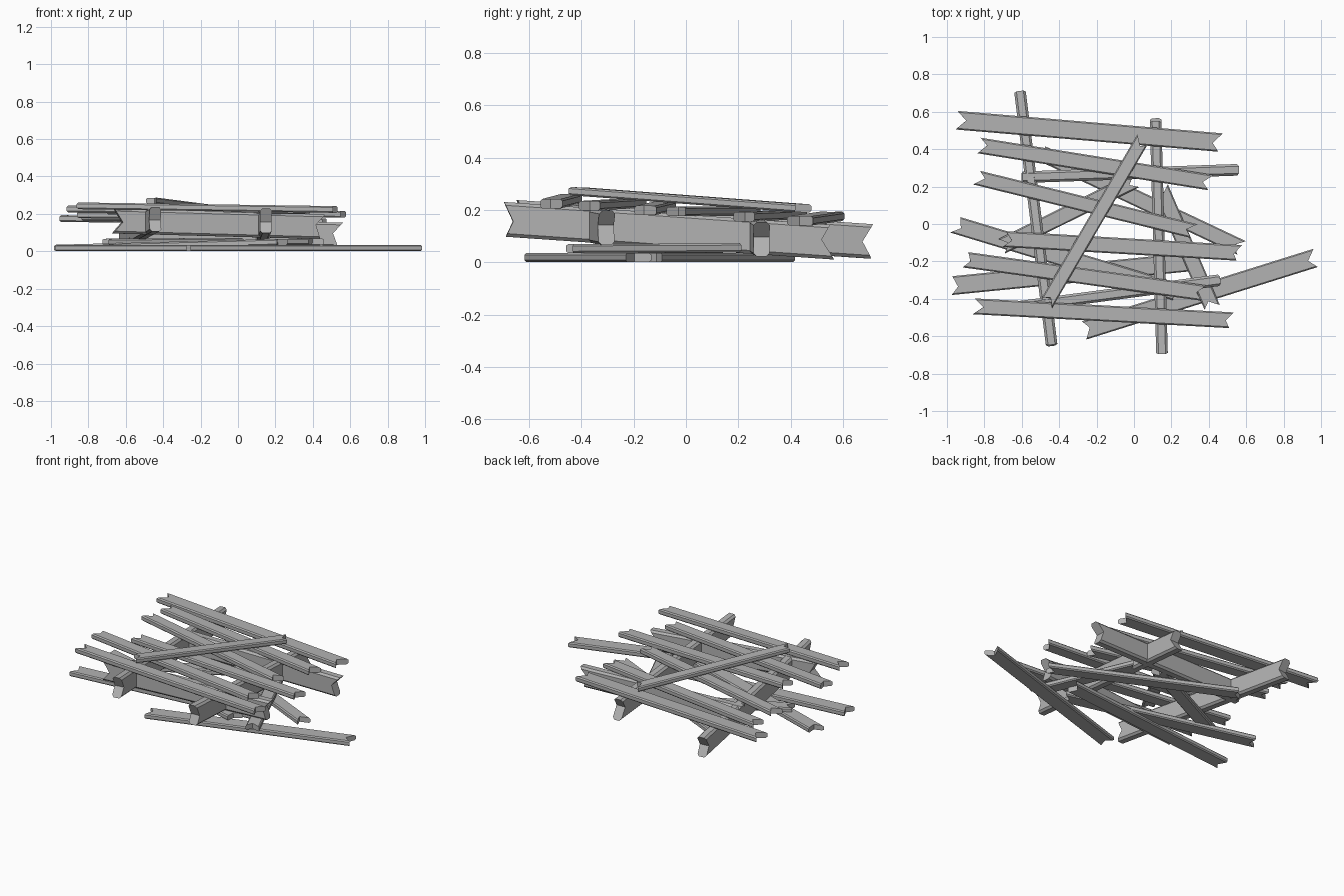
import bpy
import bmesh
import random
from mathutils import Vector, Matrix

random.seed(4)
cube = bpy.data.objects.get("Cube")
if cube:
    bpy.data.objects.remove(cube)

# Single weathered grey for all timber
grey = bpy.data.materials.new("weathered_grey")
grey.use_nodes = True
colour = (0.45, 0.45, 0.45, 1)
grey.diffuse_color = colour
grey.node_tree.nodes["Principled BSDF"].inputs["Base Color"].default_value = colour


def timber(name, start, end, width, thick, upright=False):
    """Straight timber with splintered V ends; upright turns its width vertical."""
    a, b = Vector(start), Vector(end)
    along = (b - a).normalized()
    side = Vector((0, 0, 1)).cross(along).normalized()
    up = along.cross(side)
    across, normal = (up, -side) if upright else (side, up)
    half, w = (b - a).length / 2, width / 2

    # Outline with a notch broken into each end
    outline = []
    for sign in (-1, 1):
        notch = random.uniform(0.035, 0.055)
        slip = random.uniform(0, 0.03)
        outline += [(sign * half, sign * w),
                    (sign * (half - notch), random.uniform(-0.2, 0.2) * w),
                    (sign * (half - slip), -sign * w)]
    # Put the points in anticlockwise order
    left, right = outline[:3], outline[3:]
    points = [left[1], left[0], right[2], right[1], right[0], left[2]]

    bm = bmesh.new()
    face = bm.faces.new([bm.verts.new((x, y, -thick / 2)) for x, y in points])
    grown = bmesh.ops.extrude_face_region(bm, geom=[face])
    top = [v for v in grown["geom"] if isinstance(v, bmesh.types.BMVert)]
    bmesh.ops.translate(bm, vec=(0, 0, thick), verts=top)
    bmesh.ops.recalc_face_normals(bm, faces=bm.faces)

    # Chamfer the long edges only
    long_edges = [e for e in bm.edges
                  if abs(e.verts[0].co.x - e.verts[1].co.x) > half]
    bmesh.ops.bevel(bm, geom=long_edges, offset=thick * 0.2, segments=1,
                    affect='EDGES', profile=0.5)
    mesh = bpy.data.meshes.new(name)
    bm.to_mesh(mesh)
    bm.free()
    mesh.materials.append(grey)
    obj = bpy.data.objects.new(name, mesh)
    frame = Matrix((along, across, normal)).transposed().to_4x4()
    obj.matrix_world = Matrix.Translation((a + b) / 2) @ frame
    bpy.context.collection.objects.link(obj)


def slope(x, y, offset=0):
    """Point on the tilted plane of the collapsed deck."""
    return x, y, 0.197 - 0.07 * y - 0.018 * x + offset


# Upright joists under the deck
joists = {
    "left_joist": (-0.61, 0.71, -0.44, -0.65),
    "right_joist": (0.115, 0.57, 0.15, -0.70),
    "back_joist": (-0.60, 0.25, 0.56, 0.29),
    "front_joist": (-0.67, -0.45, 0.46, -0.30),
}
for name, (x0, y0, x1, y1) in joists.items():
    timber(name, slope(x0, y0, -0.079), slope(x1, y1, -0.079), 0.132, 0.062, True)

# Deck slats from back to front
slats = [
    (-0.95, 0.555, 0.47, 0.435, 0.10),
    (-0.83, 0.42, 0.42, 0.22, 0.085),
    (-0.85, 0.25, 0.33, -0.04, 0.08),
    (-0.70, -0.08, 0.575, -0.155, 0.085),
    (-0.91, -0.19, 0.38, -0.37, 0.085),
    (-0.86, -0.44, 0.53, -0.515, 0.085),
]
for i, (x0, y0, x1, y1, width) in enumerate(slats):
    timber(f"deck_slat_{i + 1}", slope(x0, y0), slope(x1, y1), width, 0.036)

# Loose board lying across the deck
timber("diagonal_board", (-0.47, -0.43, 0.272), (0.05, 0.46, 0.205), 0.075, 0.032)

# Fallen boards on the ground and the layer resting on them
fallen = [
    (-0.27, -0.57, 0.018, 0.975, -0.18, 0.018, 0.10),
    (-0.98, -0.33, 0.018, 0.33, -0.20, 0.018, 0.10),
    (-0.97, 0.00, 0.018, 0.25, -0.37, 0.05, 0.095),
    (-0.52, 0.39, 0.018, 0.58, -0.13, 0.018, 0.085),
    (-0.71, -0.12, 0.05, 0.02, 0.24, 0.055, 0.085),
    (0.14, 0.20, 0.055, 0.42, -0.45, 0.052, 0.085),
]
for i, (x0, y0, z0, x1, y1, z1, width) in enumerate(fallen):
    timber(f"fallen_board_{i + 1}", (x0, y0, z0), (x1, y1, z1), width, 0.034)
